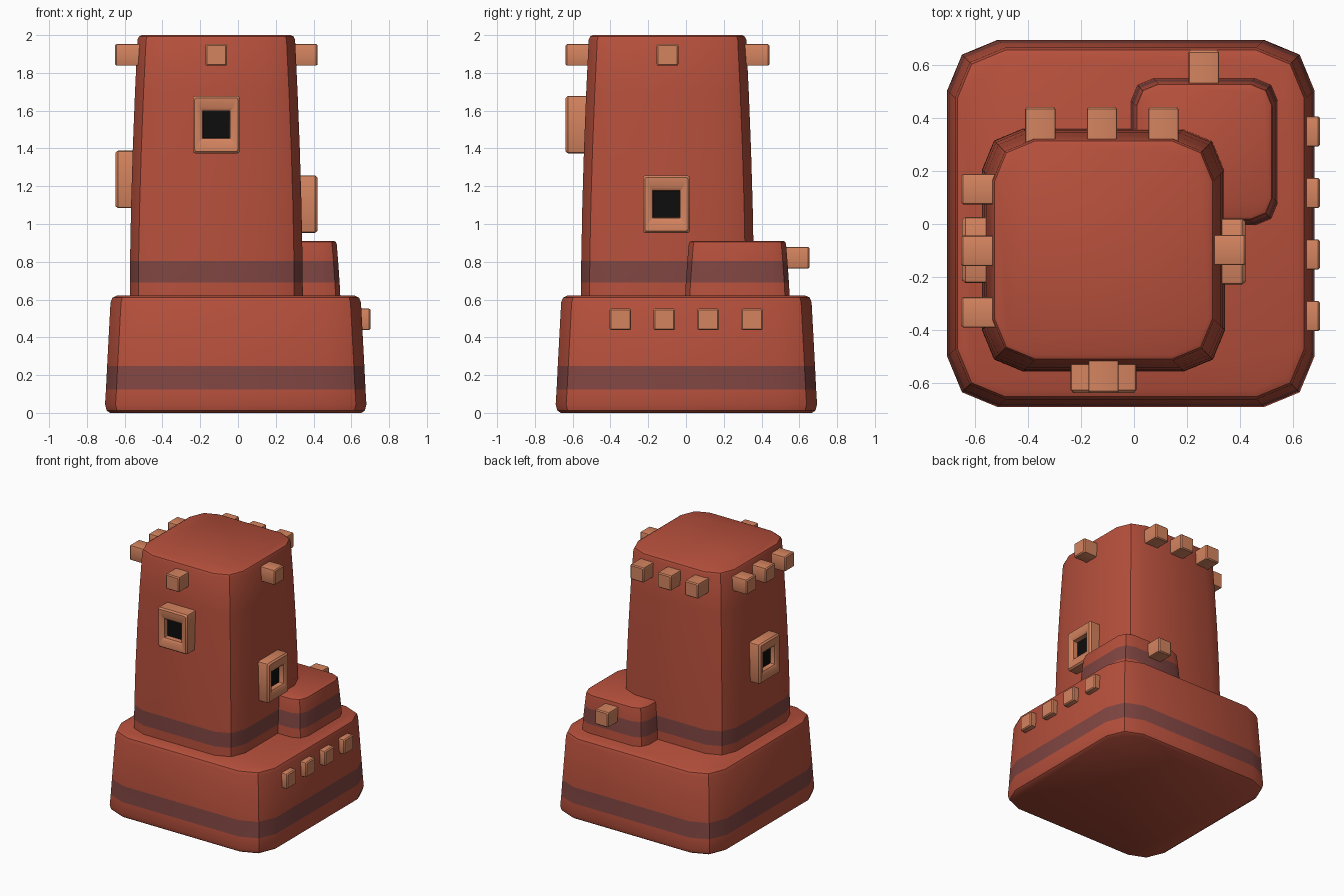
import bpy, bmesh, math
from mathutils import Matrix, Vector

if "Cube" in bpy.data.objects:
    bpy.data.objects.remove(bpy.data.objects["Cube"])


def material(name, rgb):
    m = bpy.data.materials.new(name)
    m.diffuse_color = (*rgb, 1)
    m.use_nodes = True
    m.node_tree.nodes["Principled BSDF"].inputs["Base Color"].default_value = m.diffuse_color
    return m


CLAY = material("red clay", (0.47, 0.08, 0.045))
BAND = material("dull brown band", (0.215, 0.06, 0.054))
WOOD = material("tan wood", (0.66, 0.23, 0.115))
DARK = material("dark opening", (0.004, 0.004, 0.004))


def loft(name, rings, mats, matrix, rule=None, segs=2):
    """Stack rounded rectangles (half x, half y, height, corner radius)."""
    bm = bmesh.new()
    loops = []
    for hx, hy, z, r in rings:
        pts = []
        for k, (sx, sy) in enumerate([(1, 1), (-1, 1), (-1, -1), (1, -1)]):
            for i in range(segs + 1):
                a = math.pi / 2 * (k + i / segs)
                pts.append((sx * (hx - r) + r * math.cos(a),
                            sy * (hy - r) + r * math.sin(a), z))
        loops.append([bm.verts.new(p) for p in pts])
    n = len(loops[0])
    bm.faces.new(loops[0][::-1])
    for j, (a, b) in enumerate(zip(loops, loops[1:])):
        for i in range(n):
            f = bm.faces.new((a[i], a[(i + 1) % n], b[(i + 1) % n], b[i]))
            if rule and rule(f.calc_center_median()):
                f.material_index = 1
    cap = bm.faces.new(loops[-1])
    if rule and rule(cap.calc_center_median()):
        cap.material_index = 1
    bm.transform(matrix)
    me = bpy.data.meshes.new(name)
    bm.to_mesh(me)
    bm.free()
    for m in mats:
        me.materials.append(m)
    ob = bpy.data.objects.new(name, me)
    bpy.context.collection.objects.link(ob)
    bpy.context.view_layer.objects.active = ob
    bpy.ops.object.select_all(action='DESELECT')
    ob.select_set(True)
    bpy.ops.object.shade_smooth_by_angle(angle=math.radians(35))
    return ob


def facing(d, pos):
    """Local z points outward along horizontal direction d."""
    u = Vector((-d[1], d[0], 0))
    w = Vector((d[0], d[1], 0))
    m = Matrix((u, (0, 0, 1), w)).transposed().to_4x4()
    m.translation = pos
    return m


# Wide base with a painted band
def square(h, z, r):
    return (h, h, z, r)


loft("base", [square(0.665, 0, 0.17), square(0.683, 0.012, 0.185), square(0.692, 0.045, 0.19),
              square(0.687, 0.125, 0.19), square(0.681, 0.247, 0.19), square(0.663, 0.585, 0.19),
              square(0.653, 0.61, 0.18), square(0.628, 0.622, 0.16)],
     [CLAY, BAND], Matrix.Translation((-0.012, 0.002, 0)),
     lambda c: 0.13 < c.z < 0.24)


# Tall tapering tower
def tower_half(z):
    return 0.458 - 0.041 * max(0, (z - 0.62) / 1.36) ** 1.7


rings = [square(tower_half(z), z, 0.155) for z in (0.59, 0.69, 0.803, 1.1, 1.4, 1.7, 1.975)]
rings += [square(0.41, 1.992, 0.15), square(0.395, 2.0, 0.135)]
loft("tower", rings, [CLAY, BAND], Matrix.Translation((-0.115, -0.098, 0)),
     lambda c: 0.7 < c.z < 0.8)

# Low annex behind the tower
loft("annex", [square(0.278, 0.59, 0.085), square(0.273, 0.69, 0.085), square(0.265, 0.803, 0.085),
               square(0.258, 0.89, 0.085), square(0.254, 0.904, 0.08), square(0.243, 0.911, 0.07)],
     [CLAY, BAND], Matrix.Translation((0.265, 0.272, 0)),
     lambda c: 0.7 < c.z < 0.8)


# Framed windows with recessed dark opening
def window(name, d, pos):
    prof = [(0.124, 0.152, -0.14, 0.012), (0.124, 0.152, -0.012, 0.012),
            (0.114, 0.142, 0, 0.01), (0.088, 0.088, 0, 0.002),
            (0.073, 0.073, -0.012, 0.002), (0.071, 0.071, -0.048, 0.002)]
    loft(name, prof, [WOOD, DARK], facing(d, pos),
         lambda c: abs(c.x) < 0.01 and abs(c.y) < 0.01 and c.z > -0.1)


window("front_window", (0, -1), (-0.115, -0.637, 1.526))
window("right_window", (1, 0), (0.42, -0.104, 1.105))
window("left_window", (-1, 0), (-0.648, -0.098, 1.236))


# Square roof beam ends poking out of the walls
def beam(name, d, pos, length=0.19):
    h = 0.057
    loft(name, [(h, h, -length, 0.008), (h, h, -0.008, 0.008), (h - 0.007, h - 0.007, 0, 0.004)],
         [WOOD], facing(d, pos))


for i, t in enumerate((-0.232, 0, 0.232)):
    beam(f"back_beam_{i}", (0, 1), (-0.121 + t, 0.441, 1.895))
    beam(f"left_beam_{i}", (-1, 0), (-0.652, -0.101 + t, 1.895))
beam("front_beam", (0, -1), (-0.115, -0.637, 1.895))
beam("right_beam", (1, 0), (0.422, -0.098, 1.895))
beam("annex_beam", (0, 1), (0.263, 0.655, 0.821))
for i in range(4):
    beam(f"base_beam_{i}", (1, 0), (0.702, -0.347 + 0.232 * i, 0.495))
